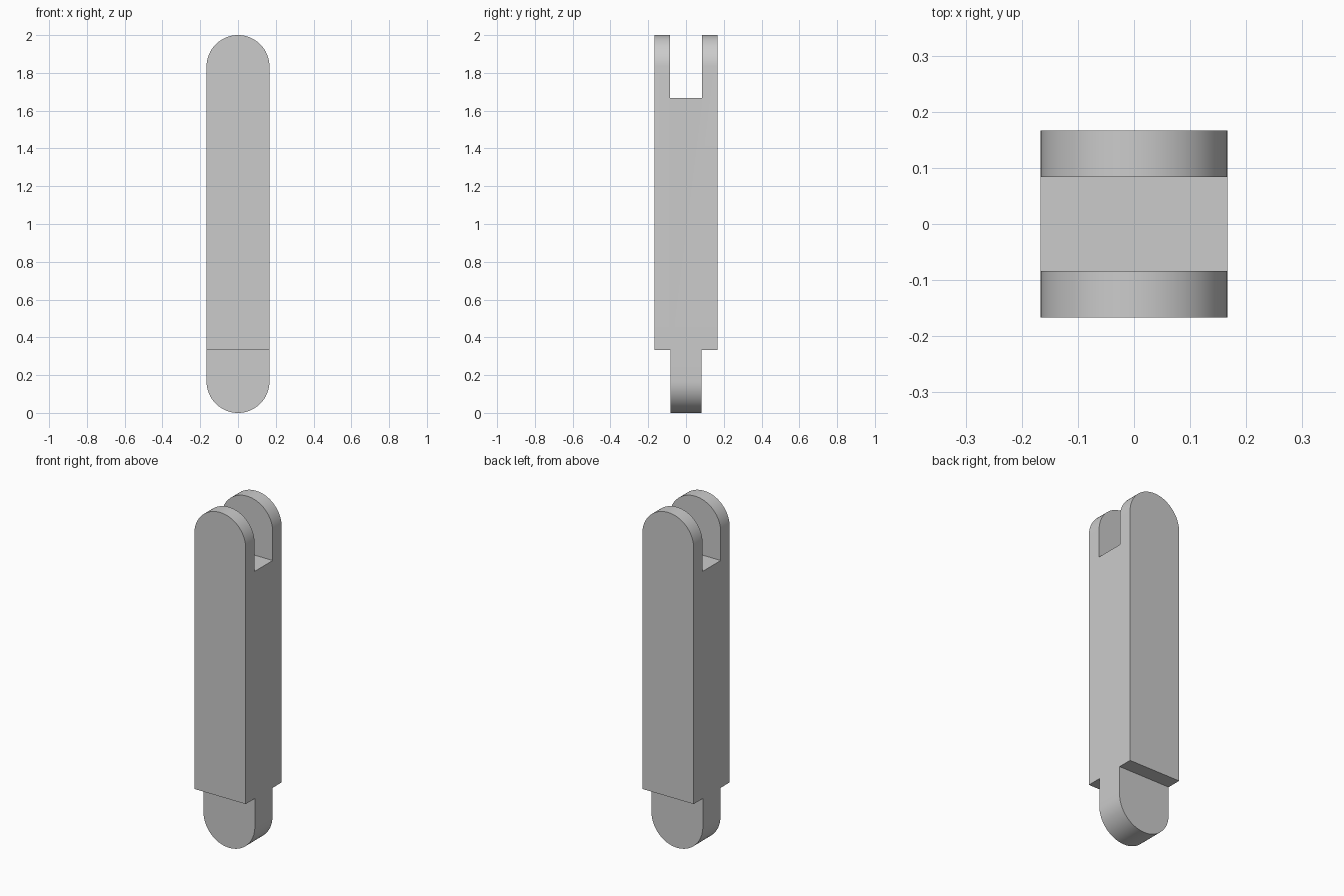
import bpy
import bmesh
from math import cos, sin, pi

default = bpy.data.objects.get("Cube")
if default:
    bpy.data.objects.remove(default, do_unlink=True)

R = 1 / 6          # half width and end radius
HEIGHT = 2.0
SLOT = 0.084       # half thickness of the slot
TONGUE = 0.082     # half thickness of the tongue
ARC = 32           # segments in each rounded end

grey = bpy.data.materials.new("plain grey")
grey.use_nodes = True
colour = (0.6, 0.6, 0.6, 1)
grey.diffuse_color = colour
grey.node_tree.nodes["Principled BSDF"].inputs["Base Color"].default_value = colour


def make_object(name, bm):
    bmesh.ops.recalc_face_normals(bm, faces=bm.faces)
    mesh = bpy.data.meshes.new(name)
    bm.to_mesh(mesh)
    bm.free()
    mesh.materials.append(grey)
    obj = bpy.data.objects.new(name, mesh)
    bpy.context.collection.objects.link(obj)
    return obj


def box(name, y0, y1, z0, z1):
    bm = bmesh.new()
    bmesh.ops.create_cube(bm, size=1)
    for v in bm.verts:
        v.co.x *= 4 * R
        v.co.y = y1 if v.co.y > 0 else y0
        v.co.z = z1 if v.co.z > 0 else z0
    return make_object(name, bm)


# Link bar: rounded outline extruded from front to back
bm = bmesh.new()
outline = []
for start, centre in ((0, HEIGHT - R), (pi, R)):
    for i in range(ARC + 1):
        a = start + pi * i / ARC
        outline.append(bm.verts.new((R * cos(a), -R, centre + R * sin(a))))
face = bm.faces.new(outline)
extruded = bmesh.ops.extrude_face_region(bm, geom=[face], use_keep_orig=True)
for item in extruded["geom"]:
    if isinstance(item, bmesh.types.BMVert):
        item.co.y = R
link_bar = make_object("link_bar", bm)

# Fork slot at the top, and a shoulder on each side of the bottom tongue
cutters = [
    box("slot_cutter", -SLOT, SLOT, HEIGHT - 2 * R, HEIGHT + R),
    box("front_shoulder_cutter", -2 * R, -TONGUE, -R, 2 * R),
    box("back_shoulder_cutter", TONGUE, 2 * R, -R, 2 * R),
]
bpy.ops.object.select_all(action="DESELECT")
bpy.context.view_layer.objects.active = link_bar
link_bar.select_set(True)
for cutter in cutters:
    cutter.hide_render = True
    mod = link_bar.modifiers.new(cutter.name, "BOOLEAN")
    mod.operation = "DIFFERENCE"
    mod.solver = "EXACT"
    mod.object = cutter
    bpy.ops.object.modifier_apply(modifier=mod.name)
    bpy.data.objects.remove(cutter, do_unlink=True)

bpy.ops.object.shade_smooth_by_angle(angle=pi / 6)
